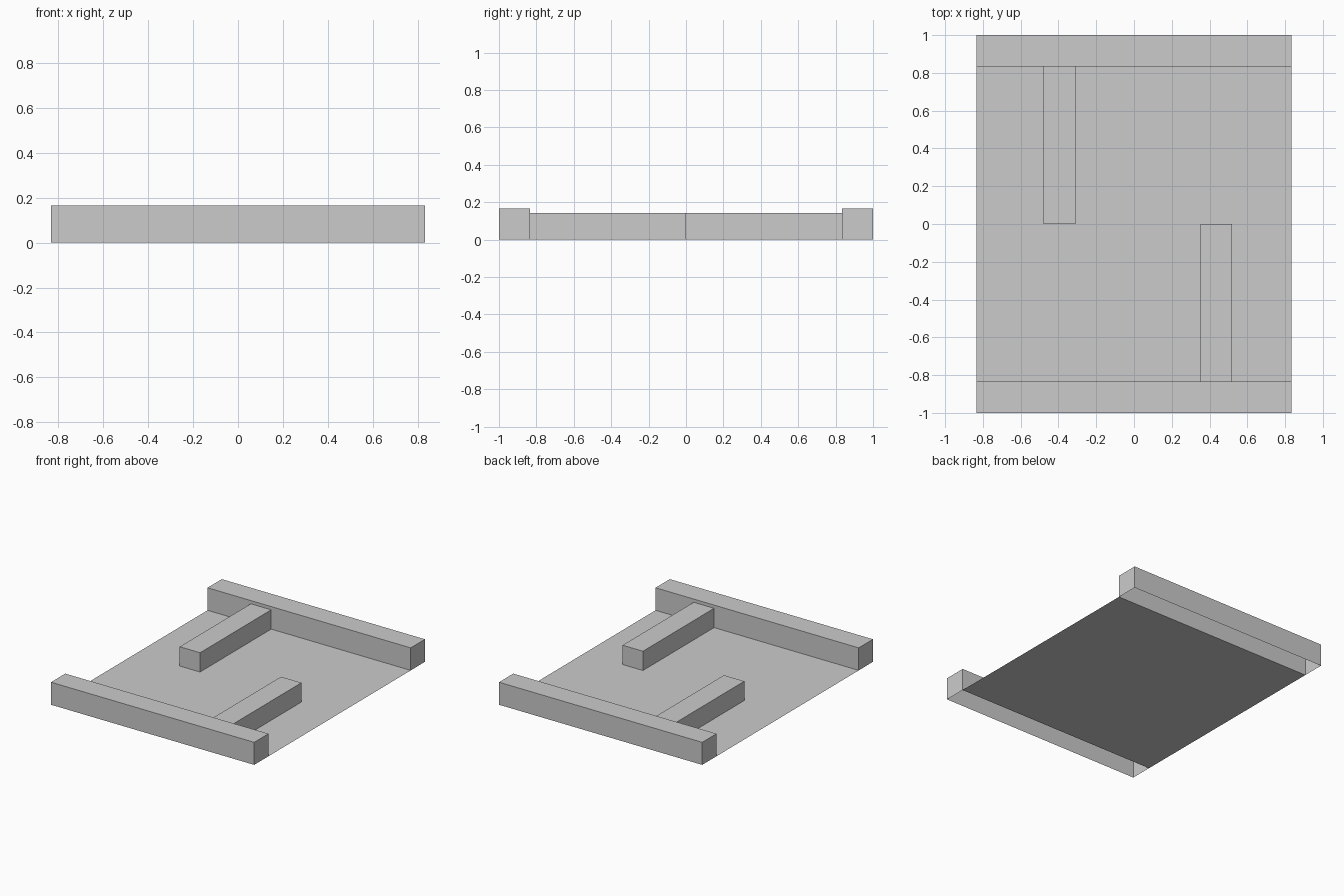
import bpy
import bmesh

if "Cube" in bpy.data.objects:
    bpy.data.objects.remove(bpy.data.objects["Cube"])

HALF_X = 0.833   # half width of the floor
INNER_Y = 0.833  # inner face of the border walls


def open_box(name, x0, x1, y0, y1, height, drop_end=0):
    """Box standing on z = 0 with no underside; drop_end also opens the +y or -y end."""
    bm = bmesh.new()
    bmesh.ops.create_cube(bm, size=1)
    for v in bm.verts:
        v.co.x = x0 if v.co.x < 0 else x1
        v.co.y = y0 if v.co.y < 0 else y1
        v.co.z = 0 if v.co.z < 0 else height
    bm.normal_update()
    drop = [f for f in bm.faces if f.normal.z < -0.5 or f.normal.y * drop_end > 0.5]
    bmesh.ops.delete(bm, geom=drop, context='FACES')
    mesh = bpy.data.meshes.new(name)
    bm.to_mesh(mesh)
    bm.free()
    obj = bpy.data.objects.new(name, mesh)
    bpy.context.collection.objects.link(obj)
    return obj


# Thin floor sheet
bpy.ops.mesh.primitive_plane_add(size=2)
floor = bpy.context.object
floor.name = "floor"
for v in floor.data.vertices:
    v.co.x *= HALF_X
    v.co.y *= INNER_Y

# Long border walls at front and back
open_box("front_wall", -HALF_X, HALF_X, -1, -INNER_Y, 0.167)
open_box("back_wall", -HALF_X, HALF_X, INNER_Y, 1, 0.167)

# Lower partitions running from each border wall to the middle
open_box("back_partition", -0.478, -0.311, 0, INNER_Y, 0.143, drop_end=1)
open_box("front_partition", 0.353, 0.52, -INNER_Y, 0, 0.143, drop_end=-1)
